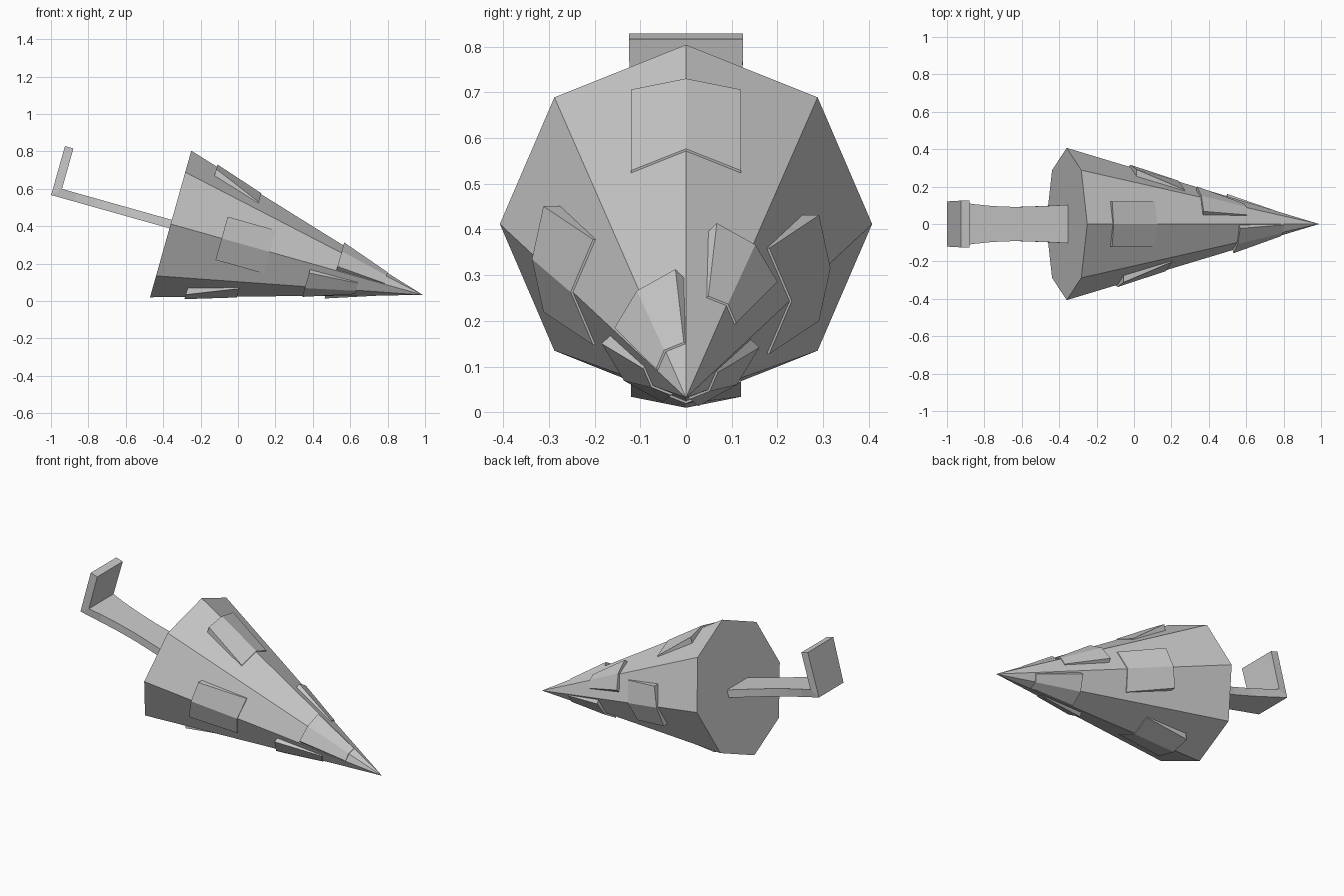
import bpy, bmesh, math
from mathutils import Matrix

if "Cube" in bpy.data.objects:
    bpy.data.objects.remove(bpy.data.objects["Cube"])

# Local frame: s along the cone axis from the base centre, y sideways, h up
TILT = math.atan2(0.38, 1.35)
FRAME = Matrix.Translation((-0.36, 0, 0.412)) @ Matrix.Rotation(TILT, 4, 'Y')
R, LENGTH = 0.407, 1.402


def finish(name, bm):
    bmesh.ops.recalc_face_normals(bm, faces=bm.faces[:])
    bm.transform(FRAME)
    me = bpy.data.meshes.new(name)
    bm.to_mesh(me)
    bm.free()
    ob = bpy.data.objects.new(name, me)
    bpy.context.collection.objects.link(ob)
    return ob


def loft(name, sections):
    """Skin closed cross-sections, capping both ends."""
    bm = bmesh.new()
    rings = [[bm.verts.new(p) for p in sec] for sec in sections]
    n = len(rings[0])
    for a, b in zip(rings, rings[1:]):
        for i in range(n):
            j = (i + 1) % n
            bm.faces.new((a[i], a[j], b[j], b[i]))
    bm.faces.new(rings[0])
    bm.faces.new(rings[-1])
    return finish(name, bm)


# Eight-sided body cone with corners at top, bottom and sides
bm = bmesh.new()
ring = [bm.verts.new((0, R * math.sin(k * math.pi / 4), R * math.cos(k * math.pi / 4)))
        for k in range(8)]
tip = bm.verts.new((LENGTH, 0, 0))
for i in range(8):
    bm.faces.new((ring[i], ring[(i + 1) % 8], tip))
bm.faces.new(ring)
finish("cone_body", bm)


# Raised scales bent over the cone's ridges
def scale(name, angle, s0, w_back, w_front):
    a = math.radians(angle)
    secs = []
    for s, w, lift, drop, sink in ((s0, w_back, 0.012, 0.025, 0.045),
                                   (s0 + 0.267, w_front, 0.005, w_front * 0.41, 0.03)):
        o = R * (1 - s / LENGTH) + lift
        prof = [(-w, o - drop), (0, o), (w, o - drop),
                (w, o - drop - sink), (0, o - sink), (-w, o - drop - sink)]
        secs.append([(s, r * math.sin(a) + t * math.cos(a),
                      r * math.cos(a) - t * math.sin(a)) for t, r in prof])
    loft(name, secs)


for name, angle, s0 in (("top", 0, 0.155), ("left", 90, 0.355),
                        ("bottom", 180, 0.18), ("right", 270, 0.283)):
    scale("wide_scale_" + name, angle, s0, 0.12, 0.12)
for name, angle, s0 in (("upper_left", 45, 0.705), ("lower_left", 135, 0.90),
                        ("lower_right", 225, 0.783), ("upper_right", 315, 0.92)):
    scale("tip_scale_" + name, angle, s0, 0.094, 0.043)

# Stem with a waisted outline, turning up into a flat tab
stem = [((0.01, -0.024), (0.01, 0.023), 0.103),
        ((-0.13, -0.024), (-0.13, 0.023), 0.096),
        ((-0.29, -0.024), (-0.29, 0.023), 0.091),
        ((-0.42, -0.024), (-0.42, 0.023), 0.096),
        ((-0.53, -0.024), (-0.53, 0.023), 0.107),
        ((-0.657, -0.024), (-0.61, 0.023), 0.121),
        ((-0.657, 0.248), (-0.61, 0.248), 0.125)]
loft("stem_and_tab", [[(p[0], -w, p[1]), (p[0], w, p[1]), (q[0], w, q[1]), (q[0], -w, q[1])]
                      for p, q, w in stem])
